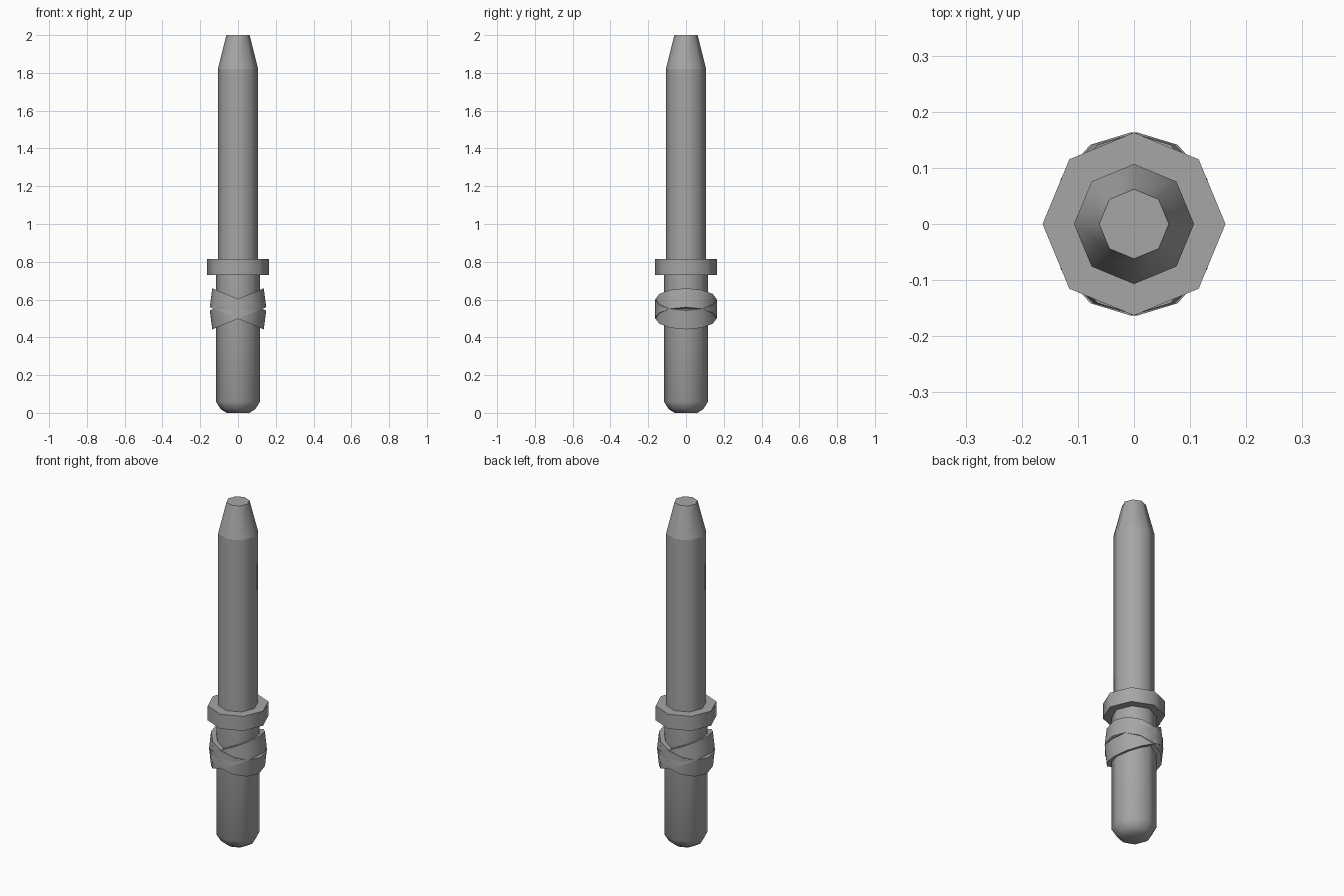
import bpy, bmesh, math
from mathutils import Matrix, Vector

cube = bpy.data.objects.get("Cube")
if cube:
    bpy.data.objects.remove(cube, do_unlink=True)

GREY = (0.38, 0.38, 0.38, 1)
metal = bpy.data.materials.new("plain grey")
metal.use_nodes = True
metal.diffuse_color = GREY
metal.node_tree.nodes["Principled BSDF"].inputs["Base Color"].default_value = GREY


def lathe(name, profile, sides, hollow=False, matrix=None):
    """Turn (radius, height) points about z; cap the ends or close into a band."""
    bm = bmesh.new()
    rows = []
    for r, z in profile:
        angles = [math.tau * i / sides for i in range(sides)]
        rows.append([bm.verts.new((r * math.cos(a), r * math.sin(a), z)) for a in angles])
    pairs = list(zip(rows, rows[1:]))
    if hollow:
        pairs.append((rows[-1], rows[0]))
    else:
        bm.faces.new(rows[0])
        bm.faces.new(rows[-1])
    for low, high in pairs:
        for i in range(sides):
            j = (i + 1) % sides
            bm.faces.new((low[i], low[j], high[j], high[i]))
    if matrix:
        bm.transform(matrix)
    bmesh.ops.recalc_face_normals(bm, faces=bm.faces)
    mesh = bpy.data.meshes.new(name)
    bm.to_mesh(mesh)
    bm.free()
    mesh.materials.append(metal)
    obj = bpy.data.objects.new(name, mesh)
    bpy.context.collection.objects.link(obj)
    bpy.ops.object.select_all(action='DESELECT')
    obj.select_set(True)
    bpy.context.view_layer.objects.active = obj
    bpy.ops.object.shade_smooth_by_angle(angle=math.radians(50))
    return obj


# Handle with a rounded butt
lathe("handle", [(0.06, 0), (0.092, 0.02), (0.117, 0.06), (0.117, 0.74)], 8)

# Collar between handle and shaft
lathe("collar", [(0.163, 0.73), (0.163, 0.815)], 8)

# Shaft and tapered tip
lathe("shaft", [(0.107, 0.8), (0.107, 1.82)], 8)
lathe("tip", [(0.107, 1.82), (0.062, 2.0)], 8)

# Two slanted bands crossing at front and back
band = [(0.163, -0.05), (0.163, 0.05), (0.133, 0.05), (0.133, -0.05)]
for name, side in (("band_rising_left", 1), ("band_rising_right", -1)):
    slant = Matrix(((0.877, 0, -0.13 * side), (0, 1, 0), (0.36 * side, 0, 1))).to_4x4()
    lathe(name, band, 12, True, Matrix.Translation(Vector((0, 0, 0.551))) @ slant)
